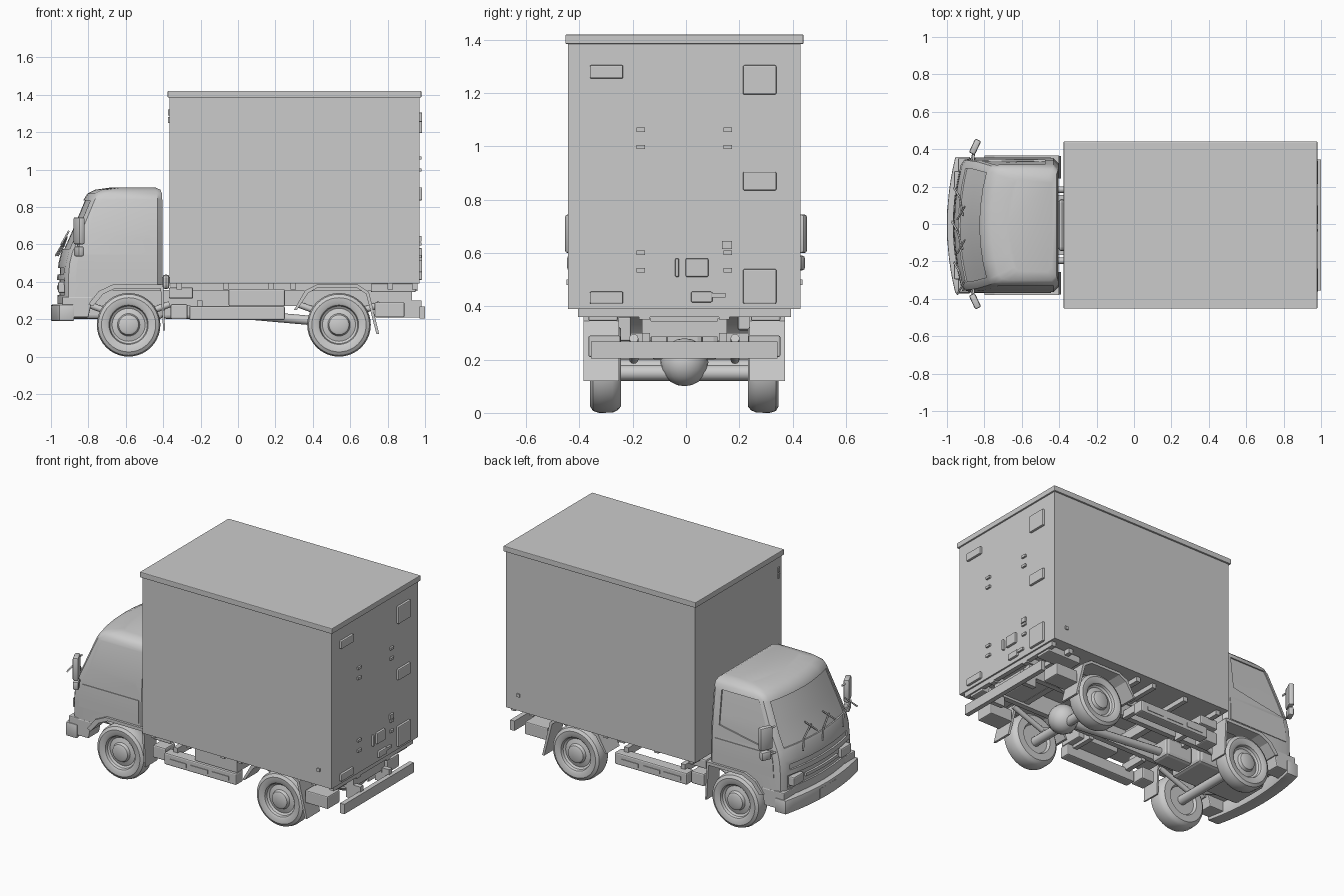
import bpy, bmesh, math
from mathutils import Vector, Matrix

if "Cube" in bpy.data.objects:
    bpy.data.objects.remove(bpy.data.objects["Cube"])

grey = bpy.data.materials.new("body grey")
grey.diffuse_color = (0.6, 0.6, 0.6, 1)
grey.use_nodes = True
grey.node_tree.nodes["Principled BSDF"].inputs["Base Color"].default_value = grey.diffuse_color
SHIFT = -0.006  # the body sits slightly off the mirror-to-mirror centre


def finish(name, bm, mirror=False, bevel=0, smooth=False, shift=SHIFT):
    if mirror:
        d = bmesh.ops.duplicate(bm, geom=bm.verts[:] + bm.edges[:] + bm.faces[:])["geom"]
        for v in d:
            if isinstance(v, bmesh.types.BMVert):
                v.co.y *= -1
    bmesh.ops.recalc_face_normals(bm, faces=bm.faces[:])
    if bevel:
        edges = [e for e in bm.edges if len(e.link_faces) == 2 and e.calc_face_angle(0) > 0.5]
        bmesh.ops.bevel(bm, geom=edges, offset=bevel, segments=2, affect='EDGES', profile=0.5)
    me = bpy.data.meshes.new(name)
    bm.to_mesh(me)
    bm.free()
    me.materials.append(grey)
    ob = bpy.data.objects.new(name, me)
    bpy.context.collection.objects.link(ob)
    ob.location.y = shift
    if smooth:
        shade(ob)
    return ob


def shade(ob):
    bpy.ops.object.select_all(action='DESELECT')
    ob.select_set(True)
    bpy.context.view_layer.objects.active = ob
    bpy.ops.object.shade_smooth_by_angle(angle=math.radians(35))


def add_box(bm, x0, x1, y0, y1, z0, z1):
    m = Matrix.Translation(((x0 + x1) / 2, (y0 + y1) / 2, (z0 + z1) / 2))
    bmesh.ops.create_cube(bm, size=1, matrix=m @ Matrix.Diagonal((x1 - x0, y1 - y0, z1 - z0, 1)))


def boxes(name, items, **kw):
    bm = bmesh.new()
    for b in items:
        add_box(bm, *b)
    return finish(name, bm, **kw)


def prism(name, poly, y0, y1, **kw):
    # side profile in x, z pushed out along y
    bm = bmesh.new()
    f = bm.faces.new([bm.verts.new((x, y0, z)) for x, z in poly])
    r = bmesh.ops.extrude_face_region(bm, geom=[f])["geom"]
    bmesh.ops.translate(bm, vec=(0, y1 - y0, 0), verts=[v for v in r if isinstance(v, bmesh.types.BMVert)])
    return finish(name, bm, **kw)


def sheet(name, fn, nu, nv, **kw):
    # closed slab: fn(u, v, side) gives the point on the inner or outer skin
    bm = bmesh.new()
    g = [[[bm.verts.new(fn(i / nu, j / nv, s)) for j in range(nv + 1)] for i in range(nu + 1)] for s in (0, 1)]
    for s in (0, 1):
        for i in range(nu):
            for j in range(nv):
                bm.faces.new((g[s][i][j], g[s][i + 1][j], g[s][i + 1][j + 1], g[s][i][j + 1]))
    rim = [(i, 0) for i in range(nu)] + [(nu, j) for j in range(nv)]
    rim += [(i, nv) for i in range(nu, 0, -1)] + [(0, j) for j in range(nv, 0, -1)]
    for (a, b), (c, d) in zip(rim, rim[1:] + rim[:1]):
        bm.faces.new((g[0][a][b], g[0][c][d], g[1][c][d], g[1][a][b]))
    return finish(name, bm, **kw)


def tube(name, paths, r, **kw):
    # round bars between successive points
    bm = bmesh.new()
    for path in paths:
        for a, b in zip(path, path[1:]):
            a, b = Vector(a), Vector(b)
            m = Matrix.Translation((a + b) / 2) @ (b - a).to_track_quat('Z', 'Y').to_matrix().to_4x4()
            bmesh.ops.create_cone(bm, cap_ends=True, segments=12, radius1=r, radius2=r,
                                  depth=(b - a).length, matrix=m)
    return finish(name, bm, smooth=True, **kw)


def lathe(name, prof, cx, cz, **kw):
    # profile of (radius, y) turned about the axle
    bm = bmesh.new()
    vs = [bm.verts.new((cx + r, y, cz)) for r, y in prof]
    es = [bm.edges.new(p) for p in zip(vs, vs[1:])]
    bmesh.ops.spin(bm, geom=vs + es, cent=(cx, 0, cz), axis=(0, 1, 0), angle=math.tau, steps=40)
    bmesh.ops.remove_doubles(bm, verts=bm.verts[:], dist=0.0004)
    return finish(name, bm, smooth=True, **kw)


# cab shell: plan rings of (height, nose x, half width, back x)
LEVELS = [(.28, -.965, .358, -.405), (.42, -.967, .358, -.405), (.50, -.96, .357, -.405),
          (.56, -.945, .354, -.405), (.66, -.90, .348, -.405), (.84, -.825, .325, -.405),
          (.872, -.805, .315, -.407), (.892, -.765, .295, -.415), (.904, -.68, .25, -.44)]


def at(z):
    for a, b in zip(LEVELS, LEVELS[1:]):
        if z <= b[0]:
            t = (z - a[0]) / (b[0] - a[0])
            return a[1] + t * (b[1] - a[1]), a[2] + t * (b[2] - a[2])
    return LEVELS[-1][1:3]


def ring(z, xf, w, xr):
    half = [(xf + .05 * u * u, w * u) for u in (0, .3, .6, .9)]
    half += [(xf + .06, w * .975), (xf + .10, w), (xr - .025, w), (xr, w - .025)]
    return [(x, y, z) for x, y in half] + [(x, -y, z) for x, y in half[:0:-1]]


bm = bmesh.new()
rings = [[bm.verts.new(p) for p in ring(*l)] for l in LEVELS]
for a, b in zip(rings, rings[1:]):
    for i in range(len(a)):
        j = (i + 1) % len(a)
        bm.faces.new((a[i], a[j], b[j], b[i]))
bm.faces.new(rings[0])
bm.faces.new(rings[-1])
cab = finish("cab", bm)


def front_patch(z0, z1, u1, d0, d1):
    def fn(u, v, s):
        z, k = z0 + (z1 - z0) * v, (2 * u - 1) * u1
        xf, w = at(z)
        return (xf + .05 * k * k + (d1 if s else d0), w * k, z)
    return fn


def door_patch(lo0, lo1, hi, x_in, x_back, d0, d1):
    def fn(u, v, s):
        zb = lo0 + (lo1 - lo0) * u
        z = zb + (hi - zb) * v
        xf, w = at(z)
        return (xf + x_in + (x_back - xf - x_in) * u, w + (d1 if s else d0), z)
    return fn


# wheel opening, window recesses and grille slots cut from the cab
ARCH = [(-.80, .20), (-.785, .28), (-.73, .345), (-.66, .375), (-.30, .375), (-.30, .20)]
cutters = [prism("arch_cutter", ARCH, -.5, .5),
           sheet("windshield_cutter", front_patch(.575, .835, .86, .009, -.06), 12, 6),
           sheet("window_cutter", door_patch(.56, .63, .845, .085, -.475, -.009, .05), 6, 6, mirror=True),
           sheet("grille_cutter", front_patch(.44, .475, .8, .012, -.06), 12, 1),
           sheet("lamp_cutter", front_patch(.33, .41, .86, .012, -.06), 12, 1)]
for c in cutters:
    m = cab.modifiers.new("cut", 'BOOLEAN')
    m.object, m.operation, m.solver = c, 'DIFFERENCE', 'EXACT'
bpy.context.view_layer.update()
cab.data = bpy.data.meshes.new_from_object(cab.evaluated_get(bpy.context.evaluated_depsgraph_get()))
cab.modifiers.clear()
for c in cutters:
    bpy.data.objects.remove(c)
shade(cab)

# cab trim
sheet("door_panel", door_patch(.40, .40, .545, .10, -.445, -.01, .004), 4, 3, mirror=True, smooth=True)
sheet("grille_bar", front_patch(.36, .38, .45, .02, -.002), 8, 1, smooth=True)
bm_lamps = [(-.962, -.92, .19, .29, .34, .40)]
boxes("headlamp", bm_lamps, mirror=True, bevel=.008)
flare = [(-.80, .28), (-.745, .35), (-.67, .385), (-.40, .385), (-.40, .365), (-.655, .365), (-.72, .335), (-.775, .27)]
prism("front_wheel_flare", flare, .27, .373, mirror=True)
prism("front_skirt", [(-.94, .21), (-.80, .21), (-.785, .28), (-.775, .32), (-.94, .32)], .25, .36, mirror=True, bevel=.006)
prism("front_mudflap", [(-.415, .38), (-.40, .38), (-.39, .14), (-.40, .14)], .25, .37, mirror=True)


def bumper(u, v, s):
    k = 2 * u - 1
    return (-1 + .045 * k * k + (.08 if s else 0), .365 * k, .19 + .088 * v)


sheet("front_bumper", bumper, 12, 1, bevel=.006, smooth=True)
boxes("number_plate", [(-1.0, -.97, -.085, .085, .20, .26)])
for i, y in enumerate((-.2, 0.02, .2)):
    tube(f"wiper_{i}", [[(-.975 + .3 * y * y, y, .54), (-.945 + .3 * y * y, y - .05, .59), (-.915, y - .15, .64)],
                        [(-.945, y - .17, .60), (-.905, y - .10, .67)]], .005)

# mirrors on arms
bm = bmesh.new()
for z0, z1, s in ((.60, .745, 1), (.535, .59, .8)):
    m = Matrix.Translation((-.85, .413, (z0 + z1) / 2)) @ Matrix.Rotation(math.radians(-25), 4, 'Z')
    bmesh.ops.create_cube(bm, size=1, matrix=m @ Matrix.Diagonal((.035, .082 * s, z1 - z0, 1)))
finish("mirror", bm, mirror=True, bevel=.01, smooth=True, shift=0)
tube("mirror_arm", [[(-.86, .34, .72), (-.855, .40, .72)], [(-.87, .34, .56), (-.855, .40, .56), (-.85, .40, .72)]],
     .006, mirror=True)

# cargo box
boxes("cargo_box", [(-.365, .97, -.436, .436, .39, 1.39)])
boxes("cargo_roof", [(-.376, .98, -.447, .447, 1.385, 1.42)], bevel=.004)
plates = [(-.355, -.23, 1.255, 1.305), (.22, .345, 1.195, 1.305), (.22, .345, .835, .905), (.22, .345, .41, .54),
          (-.355, -.23, .41, .455), (.005, .09, .51, .58), (-.035, -.02, .51, .58), (.025, .105, .415, .455)]
boxes("rear_door_plate", [(.965, .985, *p) for p in plates], bevel=.005)
hinges = [(y, y + .032, z, z + .016) for y in (-.18, .146) for z in (.527, .593, .99, 1.055)]
hinges += [(.142, .178, .615, .645), (.10, .155, .433, .45)]
boxes("rear_door_hinge", [(.965, .982, *p) for p in hinges])
boxes("front_marker", [(-.373, -.36, -.41, -.395, z, z + .03) for z in (1.25, 1.29)])
boxes("side_marker", [(.87, .89, .43, .443, .48, .50)], mirror=True)

# chassis frame
boxes("frame_rail", [(-.90, .93, .125, .16, .27, .355), (-.36, .96, .13, .17, .35, .392)], mirror=True)
boxes("cross_member", [(x, x + .04, -.14, .14, .285, .345) for x in (-.35, -.05, .25, .70, .89)])
boxes("floor_beam", [(x, x + .03, -.40, .40, .36, .392) for x in (-.33, -.08, .16, .28, .80, .93)])
boxes("engine", [(-.90, -.40, -.13, .13, .20, .42), (-.40, -.20, -.07, .07, .20, .32),
                 (-.405, -.365, -.14, .14, .36, .44)], bevel=.02)
boxes("spare_carrier", [(.73, .89, -.15, .15, .285, .375)], bevel=.015)
tube("drive_shaft", [[(-.25, 0, .25), (.54, 0, .18)]], .025)
tube("axle", [[(.54, -.30, .15), (.54, .30, .15)], [(-.585, -.30, .17), (-.585, .30, .17)]], .03)
bm = bmesh.new()
bmesh.ops.create_uvsphere(bm, u_segments=20, v_segments=10, radius=.09, matrix=Matrix.Translation((.54, 0, .19)))
finish("differential", bm, smooth=True)
spring = []
for x in (-.585, .54):
    spring.append([(x - .22, .19, .28), (x, .19, .20), (x + .22, .19, .28)])
tube("leaf_spring", spring, .017, mirror=True)

# side equipment
boxes("side_step", [(-.26, .25, .30, .37, .195, .27)], mirror=True, bevel=.008)
boxes("step_slot", [(-.22 + i * .15, -.10 + i * .15, .365, .374, .215, .24) for i in range(3)], mirror=True)
boxes("step_bracket", [(x, x + .03, .15, .33, .25, .30) for x in (-.22, .18)], mirror=True)
boxes("battery_box", [(-.05, .25, -.36, -.20, .27, .36)], bevel=.006)
boxes("air_tank", [(-.36, -.27, .24, .34, .20, .28), (-.37, -.24, .20, .33, .31, .37)], mirror=True, bevel=.008)

# rear fenders, tail boxes and bumper
arch = [(.30, .25), (.36, .355), (.42, .385), (.64, .385), (.70, .345), (.755, .12),
        (.74, .12), (.685, .335), (.635, .368), (.425, .368), (.375, .34), (.315, .25)]
prism("rear_fender", arch, .245, .378, mirror=True)
boxes("tail_box", [(.73, .89, .24, .36, .21, .29), (.71, .95, .25, .36, .345, .39)], mirror=True, bevel=.006)
boxes("rear_bumper", [(.97, 1.0, -.35, .35, .205, .268)])
boxes("bumper_bracket", [(.88, .98, .13, .16, .21, .30)], mirror=True)

# wheels: rounded tyre, dished rim, raised hub
TYRE = [(.0, .255), (.09, .255), (.10, .238), (.145, .238), (.16, .25), (.169, .27), (.17, .32), (.163, .343),
        (.145, .354), (.115, .352), (.105, .346), (.10, .33), (.088, .322), (.06, .33), (.053, .348), (.04, .354), (.0, .354)]
for label, x in (("front_wheel", -.585), ("rear_wheel", .54)):
    lathe(label, TYRE, x, .17, mirror=True)
